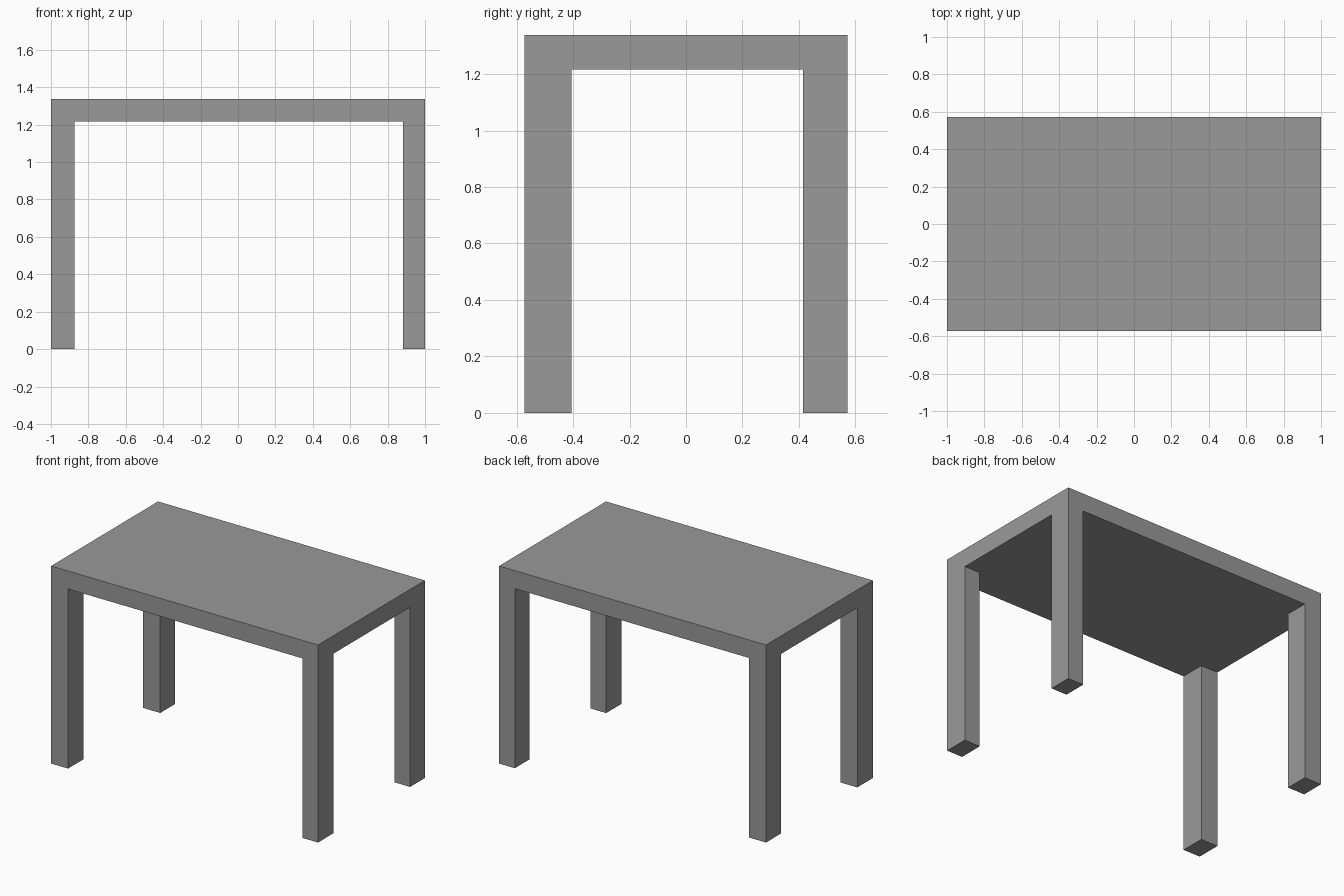
import bpy, bmesh
from mathutils import Vector

if "Cube" in bpy.data.objects:
    bpy.data.objects.remove(bpy.data.objects["Cube"])

HX, HY = 1.0, 0.572            # half sizes of the table top
TOP, UNDER = 1.338, 1.216      # top surface and underside heights
CUT_X = (-0.873, 0.882)        # inner faces of the left and right legs
CUT_Y = (-0.405, 0.414)        # inner faces of the front and back legs

bm = bmesh.new()

# Table top slab
bmesh.ops.create_cube(bm, size=1)
bmesh.ops.scale(bm, vec=(2 * HX, 2 * HY, TOP - UNDER), verts=bm.verts)
bmesh.ops.translate(bm, vec=(0, 0, (TOP + UNDER) / 2), verts=bm.verts)

# Loop cuts that mark out the leg footprints
cuts = [((x, 0, 0), (1, 0, 0)) for x in CUT_X] + [((0, y, 0), (0, 1, 0)) for y in CUT_Y]
for co, no in cuts:
    bmesh.ops.bisect_plane(bm, geom=bm.verts[:] + bm.edges[:] + bm.faces[:],
                           plane_co=co, plane_no=no)

# Legs: pull the four underside corner faces down to the floor
bm.normal_update()
corners = []
for f in bm.faces:
    c = f.calc_center_median()
    if (f.normal.z < -0.9 and not CUT_X[0] < c.x < CUT_X[1]
            and not CUT_Y[0] < c.y < CUT_Y[1]):
        corners.append(f)
feet = bmesh.ops.extrude_discrete_faces(bm, faces=corners)["faces"]
for f in feet:
    bmesh.ops.translate(bm, vec=Vector((0, 0, -UNDER)), verts=f.verts[:])
bmesh.ops.recalc_face_normals(bm, faces=bm.faces[:])

mesh = bpy.data.meshes.new("table")
bm.to_mesh(mesh)
bm.free()

# Dark grey finish
grey = bpy.data.materials.new("dark_grey")
grey.diffuse_color = (0.32, 0.32, 0.32, 1)
grey.use_nodes = True
grey.node_tree.nodes["Principled BSDF"].inputs["Base Color"].default_value = grey.diffuse_color
mesh.materials.append(grey)

bpy.context.collection.objects.link(bpy.data.objects.new("table", mesh))
